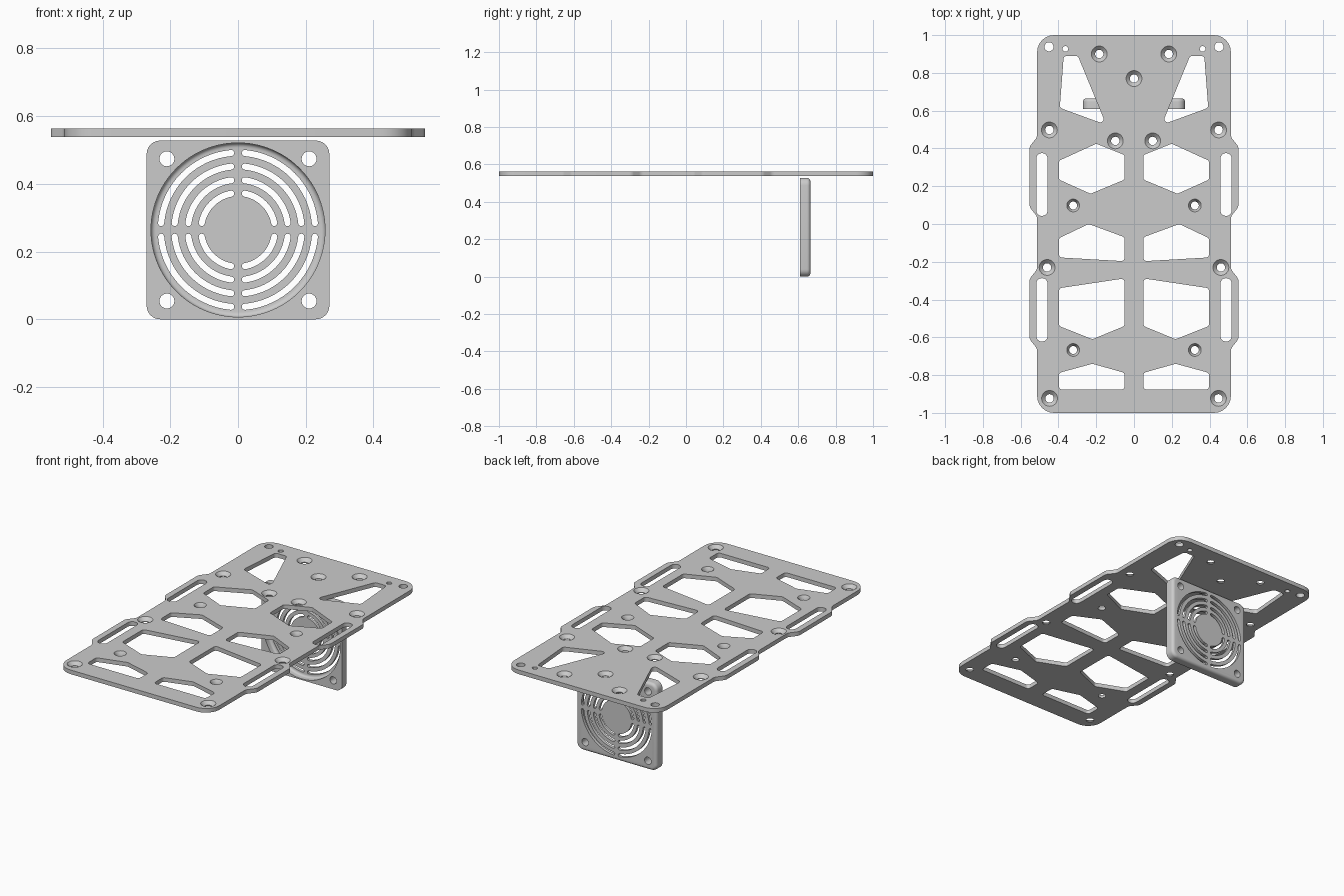
import bpy, bmesh
from math import pi, cos, sin, asin, tan
from mathutils import Vector, Matrix

if "Cube" in bpy.data.objects:
    bpy.data.objects.remove(bpy.data.objects["Cube"])

GREY = (0.6, 0.6, 0.6, 1)
grey = bpy.data.materials.new("plain grey")
grey.use_nodes = True
grey.diffuse_color = GREY
grey.node_tree.nodes["Principled BSDF"].inputs["Base Color"].default_value = GREY

PLATE_LOW, PLATE_TOP = 0.538, 0.563


def rounded(points, radius, steps=6):
    """Closed 2D outline with every corner replaced by an arc."""
    loop = []
    for i, p in enumerate(points):
        p = Vector(p)
        a = Vector(points[i - 1]) - p
        b = Vector(points[(i + 1) % len(points)]) - p
        half = a.angle(b) / 2
        r = min(radius, 0.49 * min(a.length, b.length) * tan(half))
        u, v = a.normalized(), b.normalized()
        centre = p + (u + v).normalized() * r / sin(half)
        start = (p + u * r / tan(half) - centre).normalized()
        end = (p + v * r / tan(half) - centre).normalized()
        loop += [centre + start.slerp(end, k / steps) * r for k in range(steps + 1)]
    return loop


def circle(r, x=0, y=0, n=32):
    return [Vector((x + r * cos(2 * pi * k / n), y + r * sin(2 * pi * k / n))) for k in range(n)]


def mirror(points):
    return [(-x, y) for x, y in reversed(points)]


def loft(bm, rings):
    """Join (outline, height) rings into one closed solid."""
    rows = [[bm.verts.new((p[0], p[1], z)) for p in loop] for loop, z in rings]
    n = len(rows[0])
    for low, high in zip(rows, rows[1:]):
        for k in range(n):
            bm.faces.new((low[k], low[(k + 1) % n], high[(k + 1) % n], high[k]))
    bm.faces.new(rows[0][::-1])
    bm.faces.new(rows[-1])


def make(name, bm):
    bmesh.ops.recalc_face_normals(bm, faces=bm.faces)
    mesh = bpy.data.meshes.new(name)
    bm.to_mesh(mesh)
    bm.free()
    mesh.materials.append(grey)
    obj = bpy.data.objects.new(name, mesh)
    bpy.context.collection.objects.link(obj)
    return obj


def carve(obj, cutter):
    """Subtract the cutter, drop it and shade the result."""
    mod = obj.modifiers.new("cut", "BOOLEAN")
    mod.object, mod.operation, mod.solver = cutter, "DIFFERENCE", "EXACT"
    bpy.ops.object.select_all(action="DESELECT")
    bpy.context.view_layer.objects.active = obj
    obj.select_set(True)
    bpy.ops.object.modifier_apply(modifier=mod.name)
    bpy.data.objects.remove(cutter)
    bpy.ops.object.shade_smooth_by_angle(angle=0.6)


# Mounting plate outline, with two wider strap sections on each side
EDGE, WIDE = 0.513, 0.553
side = [(EDGE, -0.66), (WIDE, -0.61), (WIDE, -0.29), (EDGE, -0.24),
        (EDGE, 0.04), (WIDE, 0.09), (WIDE, 0.41), (EDGE, 0.46)]
ends = rounded([(EDGE, -1), (EDGE, 1), (-EDGE, 1), (-EDGE, -1)], 0.09)
quarter = len(ends) // 4
flare = rounded([(0, -1), (EDGE, -1)] + side + [(EDGE, 1), (0, 1)], 0.04)[2 * quarter:-2 * quarter]
outline = ends[:quarter] + flare + ends[quarter:3 * quarter] + mirror(flare) + ends[3 * quarter:]
bm = bmesh.new()
loft(bm, [(outline, PLATE_LOW), (outline, PLATE_TOP)])
plate = make("mounting_plate", bm)

# Plate windows: corner triangles, four rows of cutouts and strap slots
IN, OUT, MID = 0.05, 0.397, 0.24
windows = [
    ([(0.372, 0.89), (0.297, 0.89), (0.147, 0.525), (0.393, 0.615)], 0.018),
    ([(OUT, 0.335), (0.2, 0.425), (IN, 0.365), (IN, 0.235), (MID - 0.01, 0.16), (OUT, 0.235)], 0.015),
    ([(OUT, -0.075), (MID, 0.0), (IN, -0.07), (IN, -0.197), (OUT, -0.177)], 0.018),
    ([(OUT, -0.34), (IN, -0.288), (IN, -0.54), (0.22, -0.61), (OUT, -0.54)], 0.018),
    ([(OUT, -0.788), (0.22, -0.74), (IN, -0.788), (IN, -0.877), (OUT, -0.877)], 0.018),
]
for low, high in ((0.043, 0.375), (-0.622, -0.287)):
    windows.append(([(0.458, low), (0.517, low), (0.517, high), (0.458, high)], 0.028))

bm = bmesh.new()
for points, r in windows:
    for pts in (points, mirror(points)):
        loop = rounded(pts, r)
        loft(bm, [(loop, PLATE_LOW - 0.02), (loop, PLATE_TOP + 0.02)])

# Plain and countersunk screw holes: x, y, inner radius, outer radius
holes = [(0.45, 0.938, 0.024, 0.024), (0.363, 0.927, 0.015, 0.015),
         (0.184, 0.9, 0.022, 0.042), (0, 0.77, 0.022, 0.042),
         (0.448, 0.498, 0.022, 0.042), (0.099, 0.44, 0.022, 0.042),
         (0.322, 0.098, 0.021, 0.034), (0.46, -0.23, 0.022, 0.042),
         (0.322, -0.667, 0.021, 0.034), (0.447, -0.923, 0.022, 0.042)]
for x, y, inner, outer in holes:
    for sx in ({x, -x} if x else {0}):
        shank, head = circle(inner, sx, y), circle(outer, sx, y)
        loft(bm, [(shank, PLATE_LOW - 0.02), (shank, PLATE_TOP - 0.02),
                  (head, PLATE_TOP), (head, PLATE_TOP + 0.02)])
carve(plate, make("plate_cutter", bm))

# Fan guard body: rounded square, soft rear edge (built lying, front at z = 0)
HALF, DEPTH, SOFT = 0.264, 0.055, 0.018


def square(inset):
    x, y = 0.27 - inset, HALF - inset
    return rounded([(x, y), (-x, y), (-x, -y), (x, -y)], 0.04 - inset)


bm = bmesh.new()
rings = [(square(0), 0)]
for k in range(7):
    a = k / 6 * pi / 2
    rings.append((square(SOFT * (1 - cos(a))), DEPTH - SOFT + SOFT * sin(a)))
loft(bm, rings)
guard = make("fan_guard", bm)

# Round recess in the front with a filleted floor
FLOOR, R, FILLET = 0.037, 0.257, 0.014
bm = bmesh.new()
rings = [(circle(R, n=96), -0.02)]
for k in range(6):
    a = k / 5 * pi / 2
    rings.append((circle(R - FILLET * (1 - cos(a)), n=96), FLOOR - FILLET + FILLET * sin(a)))
loft(bm, rings)
carve(guard, make("recess_cutter", bm))

# Concentric air slots with round ends, plus four corner screw holes
bm = bmesh.new()
SPOKE, W = 0.011, 0.009
for radius in (0.109, 0.148, 0.188, 0.228):
    start = asin((SPOKE + W) / radius)
    arc = [start + (pi / 2 - 2 * start) * k / 16 for k in range(17)]
    loop = [((radius + W) * cos(a), (radius + W) * sin(a)) for a in arc]
    for end, turn in ((arc[-1], 0), (arc[0], pi)):
        if turn:
            loop += [((radius - W) * cos(a), (radius - W) * sin(a)) for a in reversed(arc)]
        for k in range(1, 6):
            b = end + turn + pi * k / 6
            loop.append((radius * cos(end) + W * cos(b), radius * sin(end) + W * sin(b)))
    for q in range(4):
        spin = Matrix.Rotation(q * pi / 2, 2)
        turned = [spin @ Vector(p) for p in loop]
        loft(bm, [(turned, FLOOR - 0.02), (turned, DEPTH + 0.02)])
for sx in (-0.21, 0.21):
    for sy in (-0.21, 0.21):
        loop = circle(0.022, sx, sy)
        loft(bm, [(loop, -0.02), (loop, DEPTH + 0.02)])
carve(guard, make("slot_cutter", bm))

# Stand the guard upright under the rear of the plate
guard.data.transform(Matrix.Translation((0, 0.61, HALF)) @ Matrix.Rotation(-pi / 2, 4, "X"))
